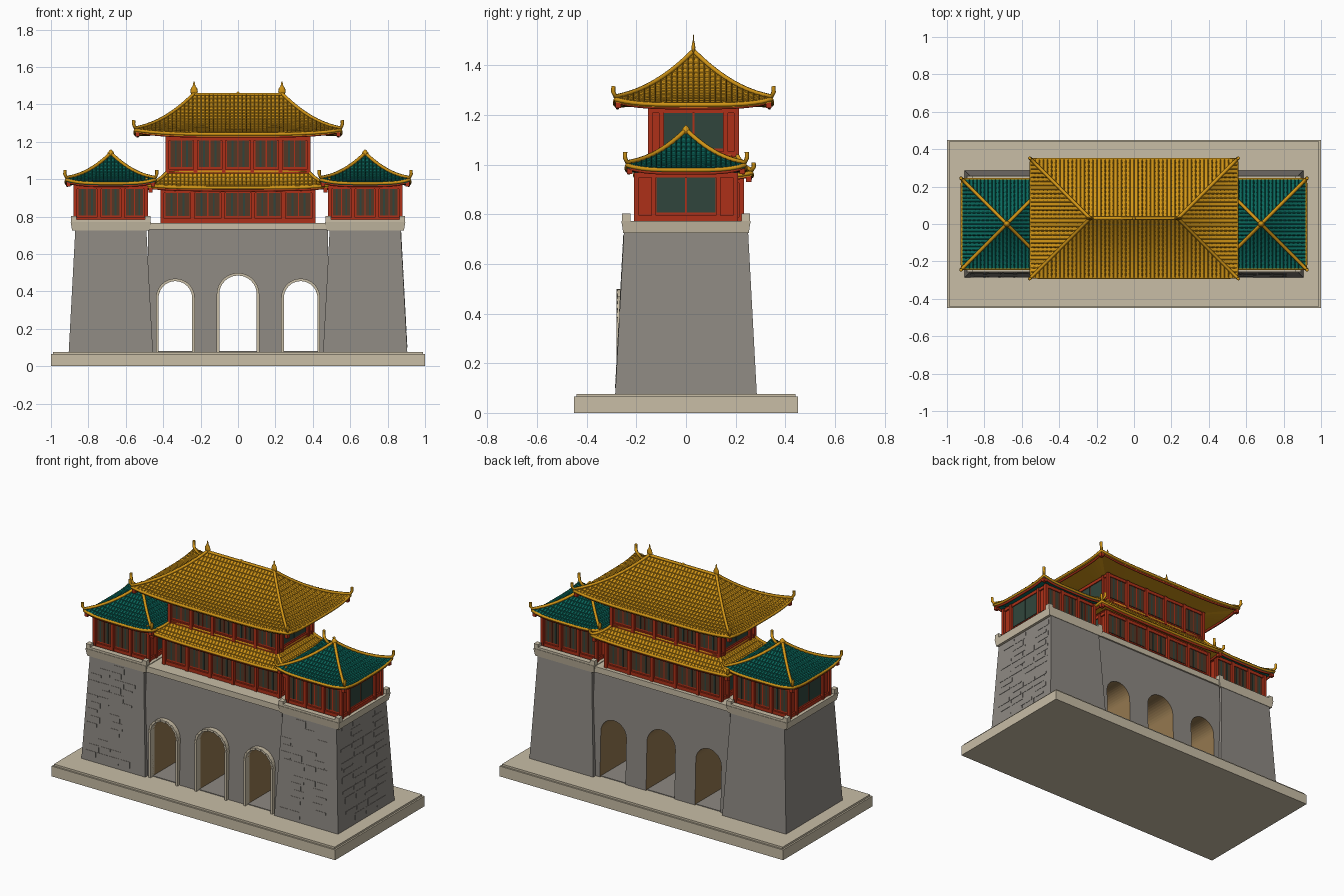
import bpy, bmesh, math, random
from mathutils import Vector

if "Cube" in bpy.data.objects:
    bpy.data.objects.remove(bpy.data.objects["Cube"])

random.seed(4)


def material(name, r, g, b):
    m = bpy.data.materials.new(name)
    m.diffuse_color = (r, g, b, 1)
    m.use_nodes = True
    m.node_tree.nodes["Principled BSDF"].inputs["Base Color"].default_value = m.diffuse_color
    return m


CREAM = material("cream_stone", .58, .51, .38)
GREY = material("grey_brick", .27, .25, .225)
TUNNEL = material("tan_tunnel", .30, .19, .08)
RED = material("red_wood", .42, .03, .009)
GOLD = material("gold_tile", .64, .30, .008)
TEAL = material("teal_tile", .003, .14, .11)
BROWN = material("brown_lattice", .085, .04, .02)
GREEN = material("dark_green_pane", .03, .06, .045)


def mesh(name, verts, faces, mats, rule=None, smooth=False):
    bm = bmesh.new()
    vs = [bm.verts.new(v) for v in verts]
    for i, f in enumerate(faces):
        face = bm.faces.new([vs[j] for j in f])
        face.smooth = smooth
        if rule:
            face.material_index = rule(i)
    bmesh.ops.remove_doubles(bm, verts=bm.verts[:], dist=1e-5)
    bmesh.ops.recalc_face_normals(bm, faces=bm.faces[:])
    me = bpy.data.meshes.new(name)
    bm.to_mesh(me)
    bm.free()
    for m in mats:
        me.materials.append(m)
    ob = bpy.data.objects.new(name, me)
    bpy.context.collection.objects.link(ob)
    return ob


HEX = [(0, 3, 2, 1), (4, 5, 6, 7), (0, 1, 5, 4), (1, 2, 6, 5), (2, 3, 7, 6), (3, 0, 4, 7)]


def hexes(name, blocks, mat):
    """Several eight-corner blocks in one object."""
    verts, faces = [], []
    for b in blocks:
        faces += [[len(verts) + j for j in f] for f in HEX]
        verts += b
    return mesh(name, verts, faces, [mat])


def block(x0, x1, y0, y1, z0, z1):
    return [(x, y, z) for z in (z0, z1) for x, y in ((x0, y0), (x1, y0), (x1, y1), (x0, y1))]


def taper(cx, hx0, hy0, hx1, hy1, z0, z1):
    return [(cx + sx * hx, sy * hy, z) for hx, hy, z in ((hx0, hy0, z0), (hx1, hy1, z1))
            for sx, sy in ((-1, -1), (1, -1), (1, 1), (-1, 1))]


def tube(name, paths, radius, mat):
    cu = bpy.data.curves.new(name, 'CURVE')
    cu.dimensions, cu.bevel_depth, cu.bevel_resolution = '3D', radius, 1
    cu.use_fill_caps = True
    for pts, closed in paths:
        sp = cu.splines.new('POLY')
        sp.points.add(len(pts) - 1)
        for p, co in zip(sp.points, pts):
            p.co = (*co, 1)
        sp.use_cyclic_u = closed
    tmp = bpy.data.objects.new(name + "_path", cu)
    bpy.context.collection.objects.link(tmp)
    me = bpy.data.meshes.new_from_object(tmp.evaluated_get(bpy.context.evaluated_depsgraph_get()))
    bpy.data.objects.remove(tmp)
    me.materials.clear()
    me.materials.append(mat)
    ob = bpy.data.objects.new(name, me)
    bpy.context.collection.objects.link(ob)


def lathe(name, x, y, profile, mat, flat=1.0, n=10):
    verts = [(x + r * math.cos(a * math.tau / n), y + flat * r * math.sin(a * math.tau / n), z)
             for r, z in profile for a in range(n)]
    faces = [(i * n + a, i * n + (a + 1) % n, (i + 1) * n + (a + 1) % n, (i + 1) * n + a)
             for i in range(len(profile) - 1) for a in range(n)]
    mesh(name, verts, faces, [mat], smooth=True)


# plinth
hexes("plinth", [block(-1, 1, -.45, .45, 0, .065), block(-.99, .99, -.44, .44, .065, .077)], CREAM)

# gate wall with three arched passages
ARCHES = [(-.335, .09, .365), (0, .1, .385), (.335, .09, .365)]


def arch(cx, r, spring, n=20):
    arc = [(cx - r * math.cos(math.pi * i / n), spring + r * math.sin(math.pi * i / n)) for i in range(n + 1)]
    return [(cx - r, .077)] + arc + [(cx + r, .077)]


outline, inside = [(-.48, .077)], set()
for a in ARCHES:
    pts = arch(*a)
    inside |= set(range(len(outline), len(outline) + len(pts) - 1))
    outline += pts
outline += [(.48, .077), (.48, .735), (-.48, .735)]
n = len(outline)
depth = lambda z: .262 - .03 * z
wall = [(x, s * depth(z), z) for s in (-1, 1) for x, z in outline]
sides = [(i, (i + 1) % n, n + (i + 1) % n, n + i) for i in range(n)]
mesh("gate_wall", wall, sides + [list(range(n)), list(range(n, 2 * n))], [GREY, TUNNEL],
     lambda i: 1 if i in inside else 0)
hexes("passage_floors", [block(c - r, c + r, -.25, .25, .077, .081) for c, r, s in ARCHES], GREY)

# arch surrounds on the front
stones = []
for c, r, s in ARCHES:
    a, b = arch(c, r, s, 16), arch(c, r + .014, s, 16)
    for i in range(len(a) - 1):
        y = -.275 - .004 * (i % 2)
        q = (a[i], b[i], b[i + 1], a[i + 1])
        stones.append([(x, yy, z) for yy in (y, -.235) for x, z in q])
hexes("arch_surrounds", stones, CREAM)
hexes("wall_coping", [block(-.48, .48, -.25, .25, .73, .767)], CREAM)

# flanking towers with coping and corner posts
TX = .68
for side, s in (("left", -1), ("right", 1)):
    cx = s * TX
    hexes(side + "_tower", [taper(cx, .225, .285, .19, .25, .077, .73)], GREY)
    cop = [taper(cx, .207, .253, .215, .26, .725, .772)]
    for t in (-1, 1):
        y = t * .24
        cop.append(block(cx - .212, cx + .212, y - .017, y + .017, .772, .785))
        cop += [block(cx + u * .198 - .015, cx + u * .198 + .015, y - .017, y + .017, .772, .802) for u in (-1, 1)]
    hexes(side + "_tower_coping", cop, CREAM)

# slightly raised bricks on the front faces and the right side
bricks = []
for row in range(14):
    z0 = .1 + row * .044
    z1, k = z0 + .042, (z0 - .077) / .653
    y0, x1 = -(.285 - .035 * k), TX + .225 - .035 * k
    for cx in (-TX, TX):
        for j in range(4):
            if random.random() < .45:
                x = cx - .16 + j * .08 + (row % 2) * .02
                bricks.append([(a, b + c * .0023, z) for z, c in ((z0, 0), (z1, 1))
                               for a, b in ((x - .035, y0 - .002), (x + .035, y0 - .002),
                                            (x + .035, y0 + .01), (x - .035, y0 + .01))])
    for j in range(4):
        if random.random() < .75:
            y = -.17 + j * .11 + (row % 2) * .02
            bricks.append([(a - c * .0023, b, z) for z, c in ((z0, 0), (z1, 1))
                           for a, b in ((x1 - .01, y - .05), (x1 + .002, y - .05),
                                        (x1 + .002, y + .05), (x1 - .01, y + .05))])
hexes("raised_bricks", bricks, GREY)


def pavilion(name, cx, cy, hx, hy, z0, z1, top, bays):
    """Timber hall: core, posts and rails, then window plates on all four sides."""
    w, d = hx - .016, hy - .016
    hexes(name + "_core", [block(cx - w, cx + w, cy - d, cy + d, z0, top)], RED)
    frame, brown, green = [], [], []
    for z, h in ((z0, .022), (z1 - .02, .02)):
        frame.append(block(cx - hx + .006, cx + hx - .006, cy - hy + .006, cy + hy - .006, z, z + h))
    step = 2 * (hx - .01) / bays
    za, zb = z0 + .035, z1 - .02
    for s in (-1, 1):
        y = cy + s * (hy - .01)
        yp = sorted((cy + s * (d - .002), cy + s * (d + .004)))
        yg = sorted((cy + s * (d - .002), cy + s * (d + .006)))
        for i in range(bays + 1):
            x = cx - hx + .01 + i * step
            frame.append(block(x - .01, x + .01, y - .01, y + .01, z0, z1))
            if i < bays:
                m = x + step / 2
                brown.append(block(x + .017, x + step - .017, *yp, za, zb))
                green += [block(m + u - .005, m + u + .005, *yg, za, zb) for u in (-step * .2, step * .2)]
                frame.append(block(m - .003, m + .003, *yg, za, zb))
        # end walls with a pair of broad panes
        xp = sorted((cx + s * (w - .002), cx + s * (w + .004)))
        for t in (-1, 1):
            ys = sorted((cy + t * .004, cy + t * .118))
            green.append(block(*xp, *ys, za, zb))
            x, y = cx + s * (hx - .01), cy + t * .13
            frame.append(block(x - .01, x + .01, y - .009, y + .009, z0, z1))
    hexes(name + "_posts_and_rails", frame, RED)
    hexes(name + "_lattice", brown, BROWN)
    hexes(name + "_panes", green, GREEN)


def roof(name, cx, cy, ex, ey, tx, ty, z0, z1, lift, mat, rows, gap, hook):
    """Curved hip roof with stepped tile courses, ribs, hip tubes and eave trim."""
    def point(k, t, along, dz=0.0):
        hx, hy = ex + (tx - ex) * t, ey + (ty - ey) * t
        a, b = ((hx, hy), (hy, hx))[k % 2]
        s = min(1, abs(along / a)) if a > 1e-6 else 0
        z = z0 + (z1 - z0) * (.45 * t + .55 * t * t) + lift * s ** 4 * (1 - t) ** 2 + dz
        u, v = ((along, -b), (b, along), (-along, b), (-b, -along))[k]
        return Vector((cx + u, cy + v, z))

    def ring(t, dz=0.0, m=16):
        out = []
        for k in range(4):
            h = (ex + (tx - ex) * t, ey + (ty - ey) * t)[k % 2]
            out += [point(k, t, h * (2 * j / m - 1), dz) for j in range(m)]
        return out

    # tile courses and the soffit
    soffit = [Vector((p.x, p.y, z0 - .008)) for p in ring(.6)]
    loops = [soffit, ring(0, -.016)]
    for i in range(rows):
        loops += [ring(i / rows, .005), ring((i + 1) / rows)]
    L = len(loops[0])
    faces = [(i * L + j, i * L + (j + 1) % L, (i + 1) * L + (j + 1) % L, (i + 1) * L + j)
             for i in range(len(loops) - 1) for j in range(L)]
    mesh(name, [p for r in loops for p in r], faces, [mat])
    # tile ribs running up each slope
    verts, faces = [], []
    for k in range(4):
        e, tp = ((ex, tx), (ey, ty))[k % 2]
        count = int(e / gap)
        for i in range(-count, count + 1):
            x = i * gap
            tm = min(1, (e - abs(x)) / (e - tp)) * .985
            if tm < .04:
                continue
            base = len(verts)
            for q in range(9):
                t = tm * q / 8
                verts += [point(k, t, x - .004), point(k, t, x, .01), point(k, t, x + .004)]
            for q in range(8):
                b = base + 3 * q
                faces += [(b, b + 1, b + 4, b + 3), (b + 1, b + 2, b + 5, b + 4)]
    mesh(name + "_ribs", verts, faces, [mat])
    # hips ending in upturned hooks, eave edge and ridge
    paths, ends = [], []
    for k in range(4):
        h = (ex, ey)[k % 2]
        g = (tx, ty)[k % 2]
        hip = [point(k, i / 10, h + (g - h) * i / 10, .008) for i in range(11)]
        out = Vector((hip[0].x - cx, hip[0].y - cy, 0))
        out = Vector((math.copysign(1, out.x), math.copysign(1, out.y), 0))
        tip = [hip[0] + out * .007 + Vector((0, 0, hook)), hip[0] + out * .008 + Vector((0, 0, hook * .45))]
        paths.append((tip + hip, False))
        p = hip[0] - out * .012
        ends.append(block(p.x - .011, p.x + .011, p.y - .011, p.y + .011, p.z - .048, p.z - .015))
    if ty < .01 and tx > .01:
        paths.append(([(cx - tx, cy, z1 + .004), (cx + tx, cy, z1 + .004)], False))
    if ty > .01:
        paths.append((ring(1, .006, 4), True))
    tube(name + "_hips", paths, .009, GOLD)
    tube(name + "_eave_edge", [(ring(0, -.004), True)], .009, GOLD)
    tube(name + "_eave_beam", [([Vector((cx + (p.x - cx) * .975, cy + (p.y - cy) * .97, p.z - .016))
                                 for p in ring(0)], True)], .008, RED)
    hexes(name + "_corner_beam_ends", ends, RED)


# main hall, two storeys set slightly to the back
CY = .03
pavilion("lower_hall", 0, CY, .415, .203, .767, .945, .96, 5)
roof("lower_roof", 0, CY, .48, .235, .375, .172, .958, 1.035, .012, GOLD, 4, .022, .03)
pavilion("upper_hall", 0, CY, .388, .184, 1.03, 1.228, 1.25, 5)
roof("upper_roof", 0, CY, .55, .315, .235, 0, 1.245, 1.45, .022, GOLD, 14, .022, .04)
for side, s in (("left", -1), ("right", 1)):
    lathe(side + "_ridge_finial", s * .235, CY, [(0, 1.45), (.015, 1.452), (.02, 1.47), (.017, 1.485),
                                                 (.007, 1.5), (.003, 1.522), (0, 1.524)], GOLD, .4)
lathe("ridge_bead", 0, CY, [(0, 1.45), (.009, 1.455), (.009, 1.463), (0, 1.47)], GOLD)

# tower pavilions
for side, s in (("left", -1), ("right", 1)):
    cx = s * TX
    pavilion(side + "_tower_hall", cx, 0, .2, .21, .772, .968, .985, 3)
    roof(side + "_tower_roof", cx, 0, .238, .238, 0, 0, .982, 1.132, .02, TEAL, 10, .02, .04)
    lathe(side + "_tower_finial", cx, 0, [(0, 1.12), (.016, 1.125), (.017, 1.142), (.008, 1.153), (0, 1.16)], GOLD)
